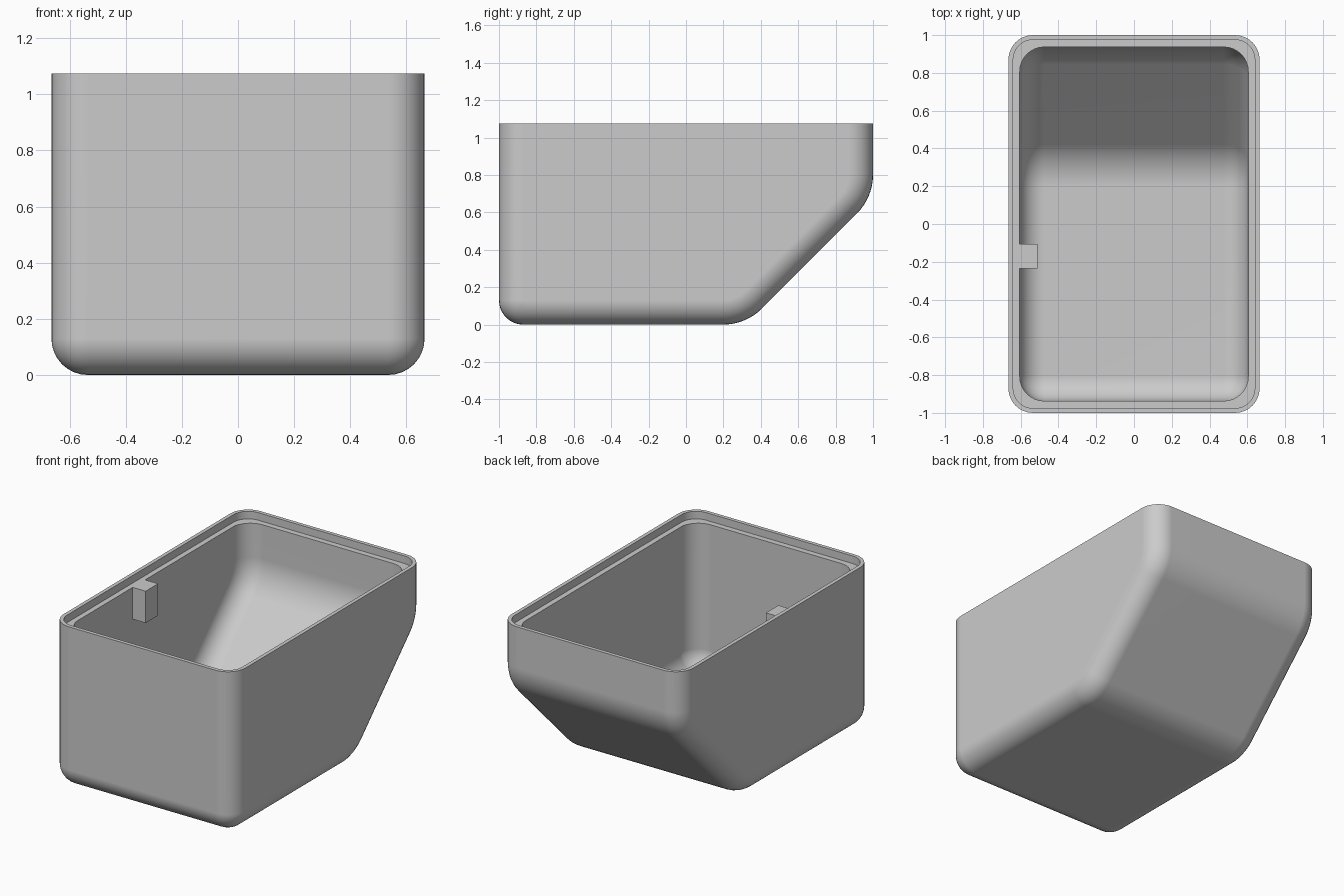
import bpy, bmesh, math

if "Cube" in bpy.data.objects:
    bpy.data.objects.remove(bpy.data.objects["Cube"])

TOP, LIP = 1.075, 1.025      # rim height and height of the inner step
N = 8                        # segments per quarter round

grey = bpy.data.materials.new("light grey")
grey.diffuse_color = (0.6, 0.6, 0.6, 1)
grey.use_nodes = True
grey.node_tree.nodes["Principled BSDF"].inputs["Base Color"].default_value = grey.diffuse_color


def tub_surface(bm, hx, y, floor, bend_y, r, R, top):
    """Rounded tub skin with a 45 degree sloped back; returns its open top ring."""
    t = R * math.tan(math.pi / 8)
    # stations along the side profile: core point and outward direction
    stations = [(-y + r, top, math.pi)]
    for i in range(N + 1):
        stations.append((-y + r, floor + r, math.pi * (1 + 0.5 * i / N)))
    bends = ((bend_y - t, floor + R, -math.pi / 2),
             (y - R, floor + y - bend_y + t, -math.pi / 4))
    for cy, cz, start in bends:
        for i in range(N + 1):
            a = start + math.pi / 4 * i / N
            stations.append((cy + (R - r) * math.cos(a), cz + (R - r) * math.sin(a), a))
    stations.append((y - r, top, 0))

    # across the width: quarter round on each side
    across = [(s * (hx - r), math.pi / 2 * (i / N - (s < 0)))
              for s in (-1, 1) for i in range(N + 1)]
    grid = [[bm.verts.new((x + r * math.sin(q),
                           cy + r * math.cos(q) * math.cos(a),
                           cz + r * math.cos(q) * math.sin(a)))
             for x, q in across] for cy, cz, a in stations]
    for A, B in zip(grid, grid[1:]):
        for j in range(len(across) - 1):
            bm.faces.new((A[j], A[j + 1], B[j + 1], B[j]))
    for j in (0, -1):                       # flat side walls
        bm.faces.new([row[j] for row in grid])
    return grid[0] + grid[-1][::-1]


def rim_ring(bm, hx, y, r, z):
    """Rounded rectangle with the same vertex order as the tub rings."""
    across = [(s * (hx - r), math.pi / 2 * (i / N - (s < 0)))
              for s in (-1, 1) for i in range(N + 1)]
    rows = [[bm.verts.new((x + r * math.sin(q), e * (y - r + r * math.cos(q)), z))
             for x, q in across] for e in (-1, 1)]
    return rows[0] + rows[1][::-1]


def bridge(bm, a, b):
    for i in range(len(a)):
        k = (i + 1) % len(a)
        bm.faces.new((a[i], a[k], b[k], b[i]))


def finish(bm, name):
    bmesh.ops.remove_doubles(bm, verts=bm.verts, dist=1e-5)
    bmesh.ops.recalc_face_normals(bm, faces=bm.faces)
    me = bpy.data.meshes.new(name)
    bm.to_mesh(me)
    bm.free()
    me.materials.append(grey)
    ob = bpy.data.objects.new(name, me)
    bpy.context.collection.objects.link(ob)
    return ob


# container: outer skin, rim, recessed step for a lid, inner skin
bm = bmesh.new()
rings = [tub_surface(bm, 0.665, 1.0, 0.0, 0.32, 0.13, 0.295, TOP),
         rim_ring(bm, 0.64, 0.975, 0.105, TOP),
         rim_ring(bm, 0.64, 0.975, 0.105, LIP),
         tub_surface(bm, 0.605, 0.937, 0.065, 0.33, 0.13, 0.31, LIP)]
for a, b in zip(rings, rings[1:]):
    bridge(bm, a, b)
container = finish(bm, "container")
bpy.context.view_layer.objects.active = container
container.select_set(True)
bpy.ops.object.shade_smooth_by_angle(angle=math.radians(30))
weighted = container.modifiers.new("weighted normals", 'WEIGHTED_NORMAL')
weighted.keep_sharp = True

# small catch block on the inside of the left wall, flush with the step
bm = bmesh.new()
bmesh.ops.create_cube(bm, size=1)
for v in bm.verts:
    v.co = (-0.56 + v.co.x * 0.10, -0.17 + v.co.y * 0.13, LIP - 0.105 + v.co.z * 0.21)
finish(bm, "catch_block")
